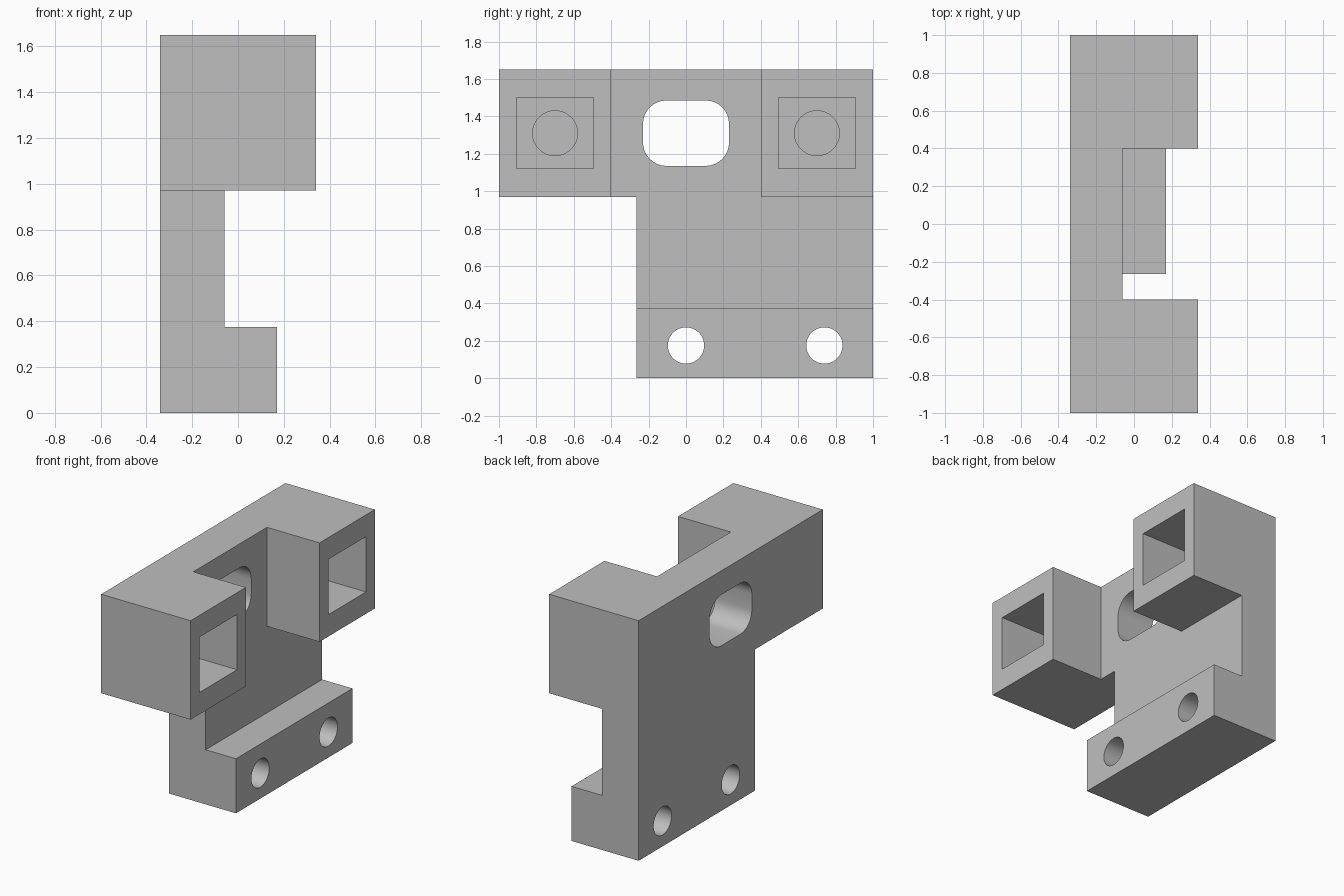
import bpy
from math import cos, sin, pi, radians

cube = bpy.data.objects.get("Cube")
if cube:
    bpy.data.objects.remove(cube)

GREY = (0.52, 0.52, 0.52, 1)
grey = bpy.data.materials.new("plain grey")
grey.use_nodes = True
grey.diffuse_color = GREY
grey.node_tree.nodes["Principled BSDF"].inputs["Base Color"].default_value = GREY

BACK, FACE, LEDGE, FRONT = -0.34, -0.06, 0.17, 0.34
TOP, STEP, SIDE = 1.65, 0.97, -0.265


def prism(name, outline, x0, x1):
    """Extrude a counter-clockwise (y, z) outline along x."""
    n = len(outline)
    verts = [(x, y, z) for x in (x0, x1) for y, z in outline]
    faces = [tuple(range(n))[::-1], tuple(range(n, 2 * n))]
    faces += [(i, (i + 1) % n, n + (i + 1) % n, n + i) for i in range(n)]
    mesh = bpy.data.meshes.new(name)
    mesh.from_pydata(verts, [], faces)
    mesh.materials.append(grey)
    obj = bpy.data.objects.new(name, mesh)
    bpy.context.collection.objects.link(obj)
    return obj


def rect(y0, y1, z0, z1):
    return [(y0, z0), (y1, z0), (y1, z1), (y0, z1)]


def rounded(y, z, half_y, half_z, r, steps):
    """Rounded rectangle; a circle when both halves equal r."""
    pts = []
    for q, (sy, sz) in enumerate([(1, 1), (-1, 1), (-1, -1), (1, -1)]):
        for i in range(steps):
            # full circles skip the repeated quadrant ends
            span = steps if half_y == r else steps - 1
            a = (q + i / span) * pi / 2
            pts.append((y + sy * (half_y - r) + r * cos(a),
                        z + sz * (half_z - r) + r * sin(a)))
    return pts


def circle(y, z, r):
    return rounded(y, z, r, r, r, 12)


def combine(tool, operation):
    """Apply a boolean to the body and discard the tool."""
    tool.hide_render = True
    mod = body.modifiers.new(tool.name, 'BOOLEAN')
    mod.operation, mod.solver, mod.object = operation, 'EXACT', tool
    bpy.context.view_layer.objects.active = body
    bpy.ops.object.modifier_apply(modifier=mod.name)
    bpy.data.objects.remove(tool)


# Stepped back plate
body = prism("bracket_body", [(SIDE, 0), (1, 0), (1, TOP), (-1, TOP),
                              (-1, STEP), (SIDE, STEP)], BACK, FACE)

# Foot ledge and the two upper blocks
combine(prism("foot_ledge", rect(SIDE, 1, 0, 0.375), -0.2, LEDGE), 'UNION')
for y0, y1 in ((-1, -0.4), (0.4, 1)):
    combine(prism("upper_block", rect(y0, y1, STEP, TOP), -0.2, FRONT), 'UNION')

# Square pockets with a blind round bore in the floor
for s in (-1, 1):
    y = s * 0.7
    combine(prism("pocket", rect(y - 0.205, y + 0.205, 1.12, 1.5), -0.06, 0.5),
            'DIFFERENCE')
    combine(prism("bore", circle(y, 1.31, 0.12), -0.2, 0.1), 'DIFFERENCE')

# Rounded window and the two foot holes, all through
combine(prism("window", rounded(0, 1.31, 0.23, 0.175, 0.125, 9), -0.6, 0.6),
        'DIFFERENCE')
for y in (0, 0.74):
    combine(prism("foot_hole", circle(y, 0.175, 0.097), -0.6, 0.6), 'DIFFERENCE')

# Smooth the round walls, keep the corners crisp
bpy.ops.object.select_all(action='DESELECT')
body.select_set(True)
bpy.context.view_layer.objects.active = body
bpy.ops.object.shade_smooth_by_angle(angle=radians(30))
